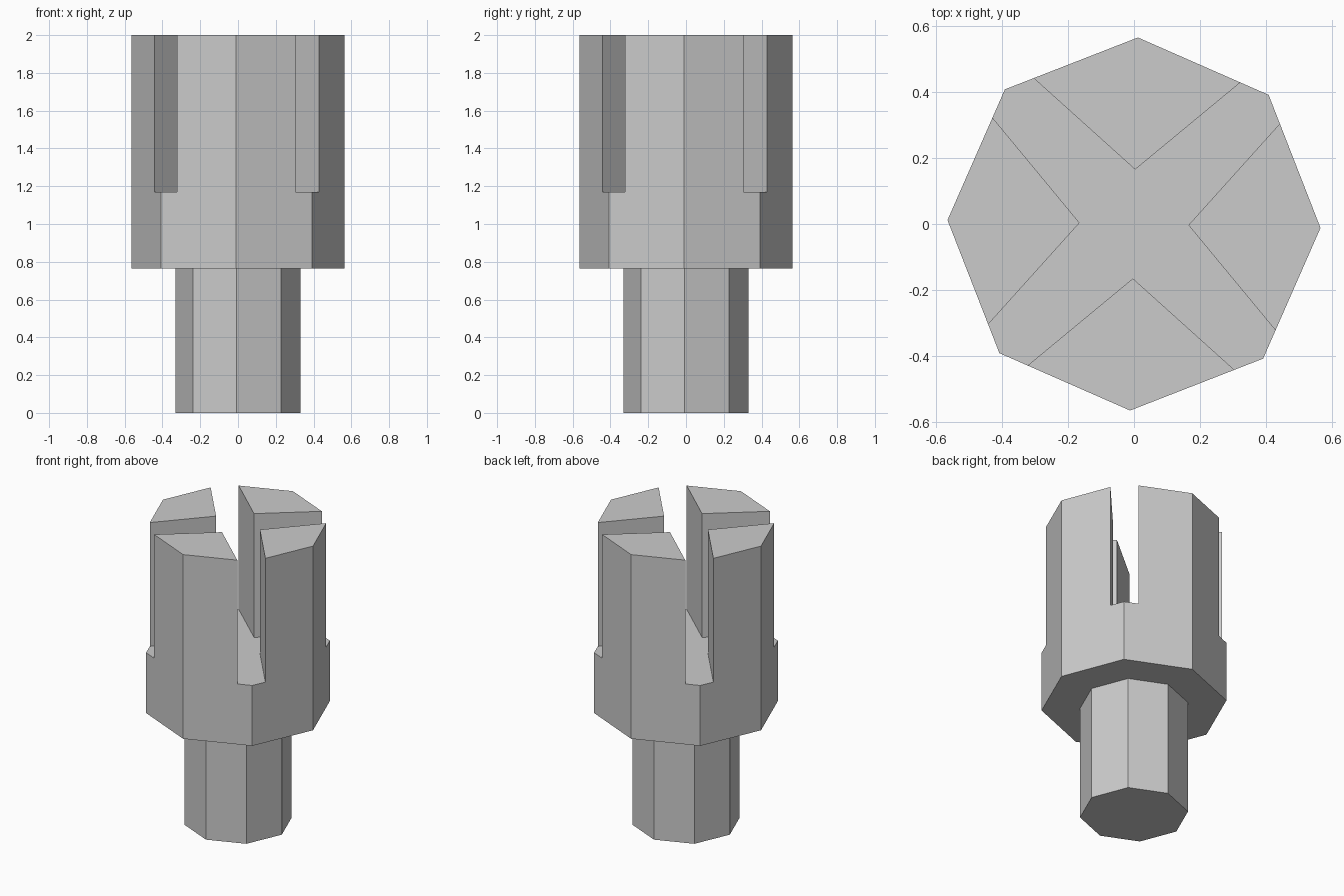
import bpy
import bmesh
from math import cos, sin, pi, radians

TURN = radians(-1.2)
SIDES = 8

cube = bpy.data.objects.get("Cube")
if cube:
    bpy.data.objects.remove(cube, do_unlink=True)

metal = bpy.data.materials.new("plain_grey")
metal.use_nodes = True
grey = (0.6, 0.6, 0.6, 1.0)
metal.diffuse_color = grey
metal.node_tree.nodes["Principled BSDF"].inputs["Base Color"].default_value = grey


def polar(radius, angle):
    return radius * cos(angle + TURN), radius * sin(angle + TURN)


def stacked_prism(name, rings):
    """Join matching outlines, given as (points, z) from bottom to top."""
    bm = bmesh.new()
    loops = [[bm.verts.new((x, y, z)) for x, y in pts] for pts, z in rings]
    n = len(loops[0])
    for low, high in zip(loops, loops[1:]):
        for i in range(n):
            j = (i + 1) % n
            bm.faces.new((low[i], low[j], high[j], high[i]))
    bm.faces.new(loops[0][::-1])
    bm.faces.new(loops[-1])
    bmesh.ops.recalc_face_normals(bm, faces=bm.faces)
    mesh = bpy.data.meshes.new(name)
    bm.to_mesh(mesh)
    bm.free()
    mesh.materials.append(metal)
    obj = bpy.data.objects.new(name, mesh)
    bpy.context.collection.objects.link(obj)
    return obj


def octagon(radius):
    return [polar(radius, 2 * pi * i / SIDES) for i in range(SIDES)]


# Narrow shaft stepping out to the wide head
body = stacked_prism("slotted_peg", [
    (octagon(0.33), 0.0),
    (octagon(0.33), 0.765),
    (octagon(0.565), 0.765),
    (octagon(0.565), 2.0),
])

# Cross-shaped cutter whose arms narrow outwards along the diagonals
cross = []
for quarter in range(4):
    base = quarter * pi / 2
    cross.append(polar(0.165, base))
    for side in (-1, 1):
        spread = side * 0.105
        cross.append(polar(0.704, base + pi / 4 + spread))
cutter = stacked_prism("slot_cutter", [(cross, 1.17), (cross, 2.2)])
cutter.hide_render = True

# Cut the slots, leaving four wedge prongs
cut = body.modifiers.new("slots", "BOOLEAN")
cut.operation = "DIFFERENCE"
cut.solver = "EXACT"
cut.object = cutter
bpy.context.view_layer.update()
graph = bpy.context.evaluated_depsgraph_get()
cut_mesh = bpy.data.meshes.new_from_object(body.evaluated_get(graph))
body.modifiers.clear()
body.data = cut_mesh
bpy.data.objects.remove(cutter, do_unlink=True)
